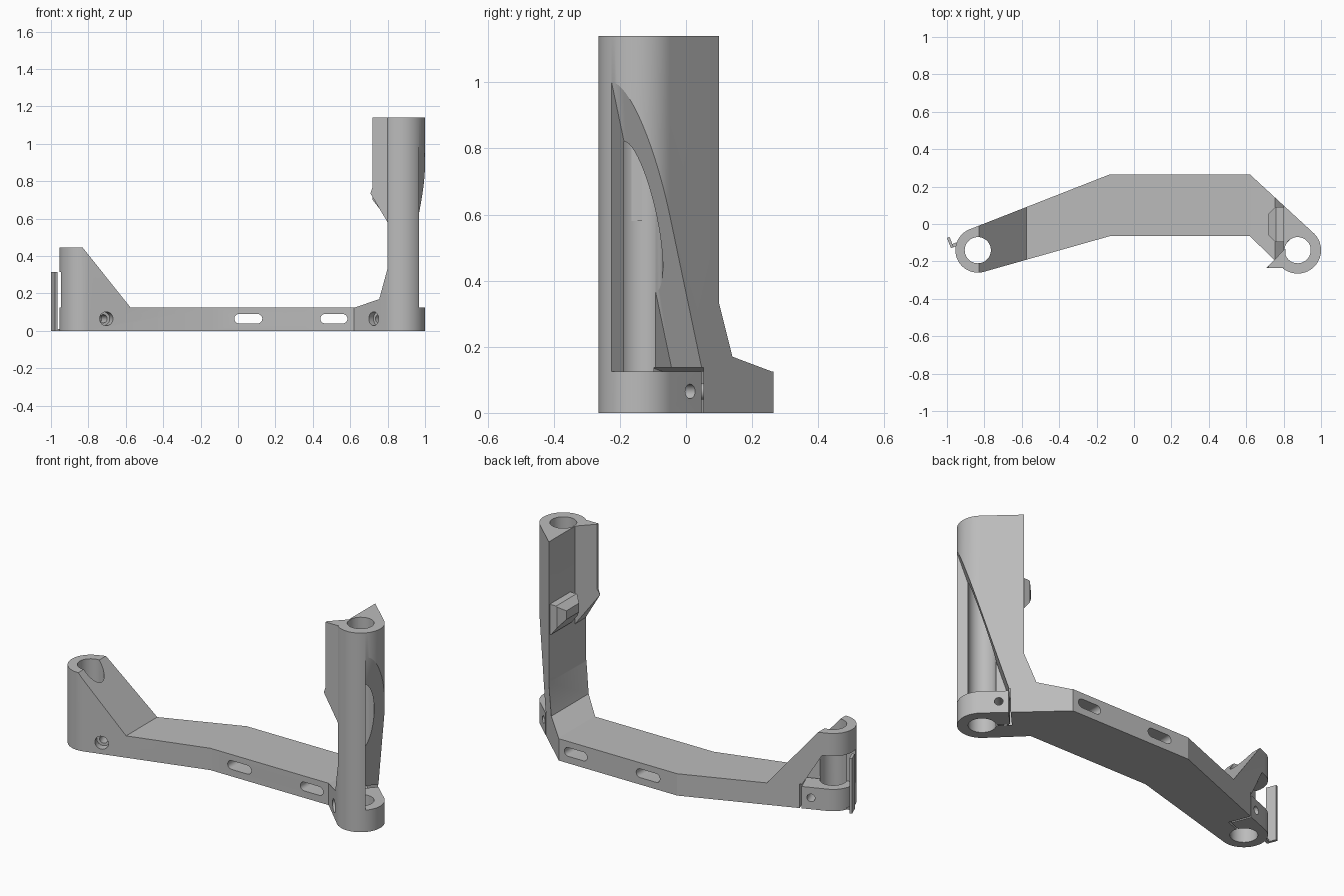
import bpy, bmesh
from math import sin, cos, radians, pi
from mathutils import Matrix, Vector

old = bpy.data.objects.get("Cube")
if old:
    bpy.data.objects.remove(old, do_unlink=True)

grey = bpy.data.materials.new("plain_grey")
grey.use_nodes = True
grey.diffuse_color = (0.5, 0.5, 0.5, 1)
grey.node_tree.nodes["Principled BSDF"].inputs["Base Color"].default_value = (0.5, 0.5, 0.5, 1)


def frame(origin, u, v, w):
    m = Matrix((u, v, w)).transposed().to_4x4()
    m.translation = origin
    return m


def prism(name, pts, m, lo, hi):
    """Extrude a 2D outline along the third axis of frame m."""
    bm = bmesh.new()
    a = [bm.verts.new(m @ Vector((x, y, lo))) for x, y in pts]
    b = [bm.verts.new(m @ Vector((x, y, hi))) for x, y in pts]
    bm.faces.new(a)
    bm.faces.new(b)
    for i in range(len(a)):
        j = (i + 1) % len(a)
        bm.faces.new((a[i], a[j], b[j], b[i]))
    bmesh.ops.recalc_face_normals(bm, faces=bm.faces)
    mesh = bpy.data.meshes.new(name)
    bm.to_mesh(mesh)
    bm.free()
    mesh.materials.append(grey)
    ob = bpy.data.objects.new(name, mesh)
    bpy.context.collection.objects.link(ob)
    return ob


def arc(cx, cy, r, a0, a1, n):
    angles = [radians(a0 + (a1 - a0) * i / n) for i in range(n + 1)]
    return [(cx + r * cos(a), cy + r * sin(a)) for a in angles]


def circle(cx, cy, r, n=48):
    return arc(cx, cy, r, 0, 360, n)[:-1]


def rect(x0, x1, y0, y1):
    return [(x0, y0), (x1, y0), (x1, y1), (x0, y1)]


def combine(target, tool, operation="DIFFERENCE"):
    mod = target.modifiers.new("bool", "BOOLEAN")
    mod.operation = operation
    mod.solver = "EXACT"
    mod.object = tool
    bpy.context.view_layer.objects.active = target
    bpy.ops.object.modifier_apply(modifier=mod.name)
    bpy.data.objects.remove(tool, do_unlink=True)


X, Y, Z = Vector((1, 0, 0)), Vector((0, 1, 0)), Vector((0, 0, 1))
plan = frame(Vector(), X, Y, Z)
front = frame(Vector(), X, Z, Y)
L, R = Vector((-0.835, -0.14, 0)), Vector((0.875, -0.14, 0))

# Body: plan outline limited by the side profile
outline = ([(-0.13, -0.065), (0.62, -0.065)] + arc(R.x, R.y, 0.125, 227, 407, 36)
           + [(0.62, 0.265), (-0.13, 0.265)] + arc(L.x, L.y, 0.12, 111, 286, 36))
body = prism("bracket_body", outline, plan, 0, 1.14)
profile = [(-1.1, -0.1), (1.1, -0.1), (1.1, 1.3), (0.8, 1.3), (0.8, 0.335), (0.755, 0.17),
           (0.625, 0.125), (-0.575, 0.125), (-0.83, 0.445), (-1.1, 0.445)]
combine(body, prism("profile_cutter", profile, front, -1, 1), "INTERSECT")

# Fin on the column, tapering to a point below
fin = prism("column_fin", [(0.708, -0.235), (0.84, -0.235), (0.84, -0.11), (0.8, -0.14)],
            plan, 0.5, 1.14)
combine(fin, prism("fin_cutter", [(0.8, 0.58), (0.708, 0.735), (0.72, 0.77), (0.72, 1.3),
                                  (0.81, 1.3), (0.81, 0.58)], front, -1, 1), "INTERSECT")

# Latch block on the inner face of the column
latch = prism("latch_block", [(0.81, 0.09), (0.755, 0.09), (0.72, 0.055), (0.72, -0.06),
                              (0.755, -0.095), (0.81, -0.095)], plan, 0.5, 0.8)
combine(latch, prism("latch_cutter", [(0.81, 0.6), (0.79, 0.61), (0.72, 0.7), (0.72, 0.75),
                                      (0.76, 0.78), (0.81, 0.78)], front, -1, 1), "INTERSECT")

# Slots through the arm
for x0, x1 in ((-0.02, 0.13), (0.44, 0.585)):
    r = 0.025
    slot = (arc(x1 - r, 0.065, r, -90, 90, 12) + arc(x0 + r, 0.065, r, 90, 270, 12))
    combine(body, prism("slot_cutter", slot, front, -1, 1))

# Bosses: bore, open window, clamp slit and screw hole, in each boss's own frame
windows = {
    "left": [(-0.145, 0.125), (0.3, 0.125), (0.3, 0.315), (-0.03, 0.315)],
    "right": [(-0.145, 0.125), (0.2, 0.125), (0.2, 1.243)],
}
for side, c, angle, turn in (("left", L, 111.3, 1), ("right", R, 47.1, -1)):
    n = Vector((cos(radians(angle)), sin(radians(angle)), 0))
    t = Vector((-n.y, n.x, 0)) * turn
    flat = frame(c, t, n, Z)
    wall = frame(c, t, Z, n)
    combine(body, prism("bore_cutter", circle(0, 0, 0.07), flat, -0.1, 1.3))
    combine(body, prism("window_cutter", windows[side], wall, 0.0, 0.3))
    slit = [(-0.15, -0.005), (-0.06, -0.005), (-0.06, 0.005), (-0.14, 0.005),
            (-0.14, 0.3), (-0.15, 0.3)]
    combine(body, prism("slit_cutter", slit, flat, -0.1, 0.138))
    combine(body, prism("screw_cutter", circle(-0.09, 0.065, 0.022, 24), wall, -0.2, 0.3))
    combine(body, prism("screw_head_cutter", circle(-0.09, 0.065, 0.037, 32), wall, -0.3, -0.085))
    if side == "left":
        prism("end_plate", rect(0.115, 0.13, 0.062, 0.121), flat, 0, 0.315)
        prism("end_plate_foot", rect(0.08, 0.12, 0.062, 0.08), flat, 0, 0.01)

# Smooth the rounded walls, keep the edges sharp
bpy.ops.object.select_all(action="DESELECT")
body.select_set(True)
bpy.context.view_layer.objects.active = body
bpy.ops.object.shade_smooth_by_angle(angle=radians(18))
